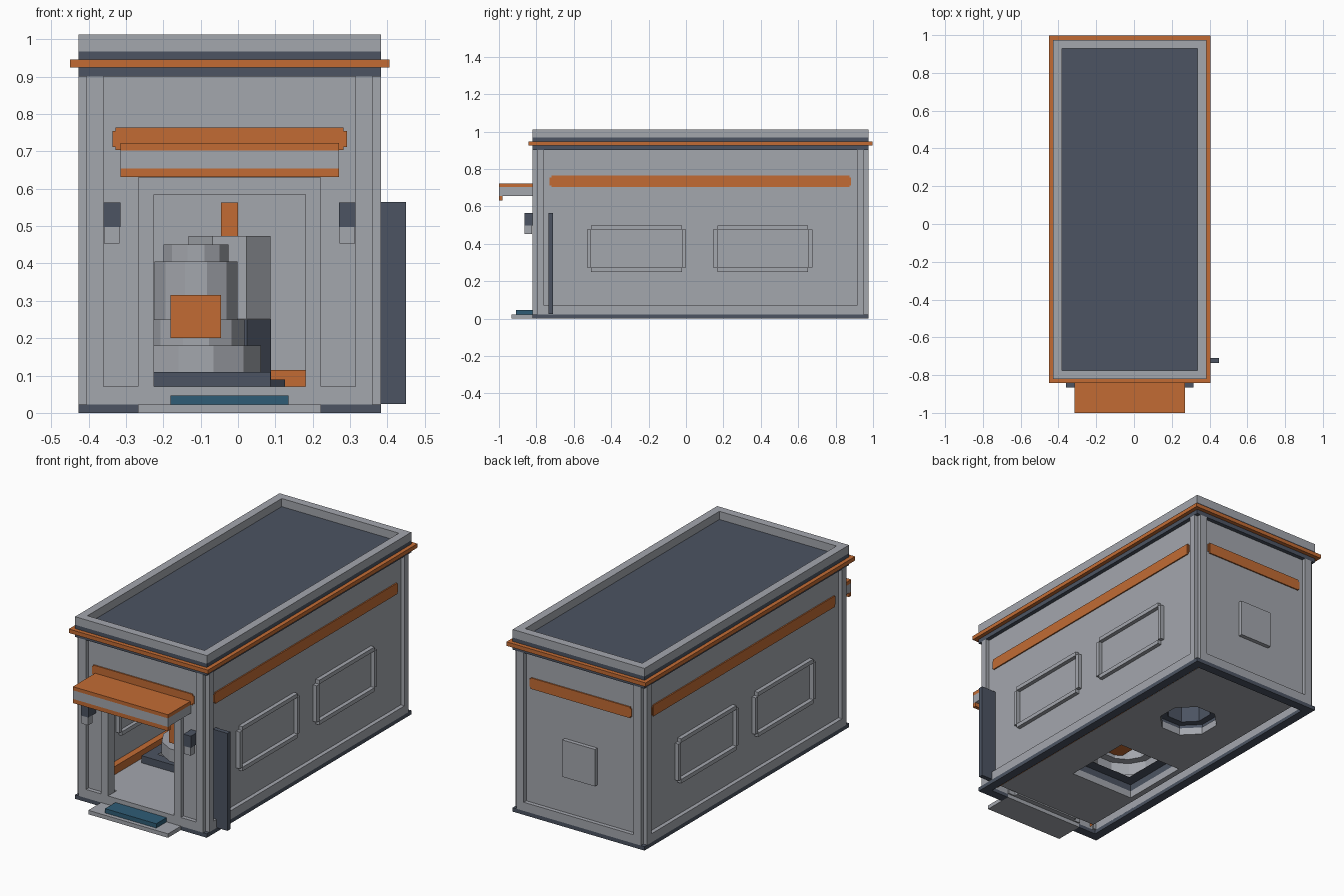
import bpy, bmesh, math
from mathutils import Matrix

cube = bpy.data.objects.get("Cube")
if cube:
    bpy.data.objects.remove(cube, do_unlink=True)


def material(name, rgb):
    m = bpy.data.materials.new(name)
    m.use_nodes = True
    m.diffuse_color = (*rgb, 1)
    m.node_tree.nodes["Principled BSDF"].inputs["Base Color"].default_value = (*rgb, 1)
    return m


GREY = material("wall grey", (0.37, 0.385, 0.42))
DARK = material("slate", (0.072, 0.088, 0.122))
ORANGE = material("orange", (0.54, 0.148, 0.034))
BLUE = material("mat blue", (0.028, 0.107, 0.18))

BODY = (-0.0225, 0.0775)   # centre of the building
WORLD = (0, 0)


def finish(name, bm, mats, centre):
    me = bpy.data.meshes.new(name)
    bm.to_mesh(me)
    bm.free()
    for m in mats:
        me.materials.append(m)
    ob = bpy.data.objects.new(name, me)
    ob.location = (*centre, 0)
    bpy.context.scene.collection.objects.link(ob)
    return ob


def part(name, mat, boxes, centre=BODY, open_bottom=False):
    """One object made of boxes given as (x0, x1, y0, y1, z0, z1)."""
    bm = bmesh.new()
    for x0, x1, y0, y1, z0, z1 in boxes:
        size = Matrix.Diagonal((x1 - x0, y1 - y0, z1 - z0, 1))
        move = Matrix.Translation(((x0 + x1) / 2, (y0 + y1) / 2, (z0 + z1) / 2))
        bmesh.ops.create_cube(bm, size=1, matrix=move @ size)
    if open_bottom:
        bm.normal_update()
        bmesh.ops.delete(bm, geom=[f for f in bm.faces if f.normal.z < -0.9], context="FACES_ONLY")
    return finish(name, bm, [mat], centre)


def mx(boxes):
    return boxes + [(-b, -a, *rest) for a, b, *rest in boxes]


def my(boxes):
    return boxes + [(a, b, -d, -c, *z) for a, b, c, d, *z in boxes]


def ring(x, y, w, z0, z1):
    """Rectangular band of width w inside the half sizes x, y."""
    return mx([(x - w, x, -y, y, z0, z1)]) + my([(w - x, x - w, y - w, y, z0, z1)])


def tower(name, profile, sides, centre, mats, split=0):
    """Open-bottomed turned shape; faces above split take the second colour."""
    bm = bmesh.new()
    rings = []
    for r, z in profile:
        rings.append([bm.verts.new((r * math.cos(a), r * math.sin(a), z))
                      for a in (math.tau * (i + 0.5) / sides for i in range(sides))])
    for low, high in zip(rings, rings[1:]):
        for i in range(sides):
            j = (i + 1) % sides
            f = bm.faces.new((low[i], low[j], high[j], high[i]))
            if len(mats) > 1 and f.calc_center_median().z > split:
                f.material_index = 1
    return finish(name, bm, mats, centre), bm


X, Y = 0.405, 0.8975       # outer half sizes
PX, PY = 0.3825, 0.875     # recessed wall planes
IX, IY = 0.355, 0.8475     # inner wall planes
DOOR, FRAME = 0.2025, 0.245

# Base band, walls and notched corner posts
part("base_band", DARK, mx([(IX, X, -Y, Y, 0, 0.022), (FRAME, IX, -Y, -IY, 0, 0.022)])
     + [(-IX, IX, IY, Y, 0, 0.022)])
part("walls", GREY, mx([(IX, PX, -PY, PY, 0.02, 0.91), (DOOR, IX, -PY, -IY, 0.02, 0.91)])
     + [(-IX, IX, IY, PY, 0.02, 0.91), (-DOOR, DOOR, -PY, -IY, 0.585, 0.91)])
part("corner_posts", GREY, my(mx([(0.3375, PX, -Y, -0.8375, 0.022, 0.9),
                                  (0.3375, X, -PY, -0.8375, 0.022, 0.9)])))
part("sill_rails", GREY, mx([(PX, X, -0.8375, 0.8375, 0.022, 0.07),
                             (FRAME, 0.3375, -Y, -PY, 0.022, 0.07)])
     + [(-0.3375, 0.3375, PY, Y, 0.022, 0.07)])

# Cornice, parapet and roof
part("cornice_bands", DARK, ring(X, Y, 0.05, 0.9, 0.925) + ring(X, Y, 0.05, 0.945, 0.967))
part("cornice_strip", ORANGE, ring(0.4275, 0.92, 0.08, 0.924, 0.946))
part("parapet", GREY, ring(X, Y, 0.045, 0.967, 1.012))
part("roof", DARK, [(-0.37, 0.37, -0.86, 0.86, 0.93, 0.967)])
part("ceiling", GREY, [(-0.36, 0.36, -0.85, 0.85, 0.9, 0.929)])

# Painted stripes with stepped ends
stripes = []
for inset, depth in ((0, 0.005), (0.009, 0.007)):
    z0, z1 = 0.712 - inset, 0.755 + inset
    stripes += mx([(PX, PX + depth, inset - 0.806, 0.806 - inset, z0, z1)])
    stripes += my([(inset - 0.314, 0.314 - inset, PY, PY + depth, z0, z1)])
part("stripes", ORANGE, stripes)

# Window surrounds, outside and inside
bars = []
for y0, y1 in ((-0.6075, -0.0775), (0.0675, 0.5975)):
    for x0, x1 in ((PX, X), (IX - 0.02, IX)):
        for a, b in ((0.25, 0.272), (0.476, 0.498)):
            bars.append((x0, x1, y0 + 0.0225, y1 - 0.0225, a, b))
        for a in (y0, y1 - 0.0225):
            bars.append((x0, x1, a, a + 0.0225, 0.272, 0.476))
part("window_surrounds", GREY, mx(bars))
part("back_panel", GREY, [(-0.1, 0.1, PY, Y, 0.275, 0.48)])

# Doorway
part("door_frame", GREY, mx([(DOOR, FRAME, -Y, -0.84, 0.022, 0.63)])
     + [(-DOOR, DOOR, -Y, -0.84, 0.585, 0.63)])
part("porch_slab", GREY, [(-FRAME, FRAME, -1.01, -IY, 0, 0.022)])
part("door_mat", BLUE, [(-0.18, 0.135, -0.91, -0.82, 0.022, 0.046)], WORLD)

# Awning
part("awning_top", ORANGE, [(-0.315, 0.27, -1, -0.795, 0.702, 0.722)], WORLD)
part("awning_body", GREY, [(-0.315, 0.27, -1, -0.795, 0.654, 0.702)], WORLD)
part("awning_lip", ORANGE, [(-0.315, 0.27, -1, -0.98, 0.631, 0.654)], WORLD)

# Wall lamps and the side sign plate
part("lamp_caps", DARK, mx([(0.2925, 0.3375, -0.942, -PY, 0.498, 0.563)]))
part("lamp_glasses", GREY, mx([(0.2945, 0.3355, -0.94, -0.9, 0.453, 0.498)]))
part("side_plate", DARK, [(0.355, 0.45, -0.735, -0.71, 0.024, 0.565)], WORLD)

# Interior floor with skirting
floor = part("floor", GREY, [(-0.32, 0.32, -0.82, 0.812, 0.03, 0.07),
                             (-DOOR, DOOR, -Y, -0.82, 0.0225, 0.07)])
part("skirting", ORANGE, mx([(0.32, IX, -IY, IY, 0.03, 0.115)])
     + [(-0.32, 0.32, 0.812, IY, 0.03, 0.115)], open_bottom=True)

STATUE, DRUM = (-0.1125, -0.2), (-0.0225, 0.42)

# Openings in the floor beneath the two hollow fittings
for centre, sides, radius in ((STATUE, 4, 0.28), (DRUM, 8, 0.155)):
    bm = bmesh.new()
    bmesh.ops.create_cone(bm, cap_ends=True, segments=sides, radius1=radius, radius2=radius, depth=0.4,
                          matrix=Matrix.Rotation(math.pi / sides, 4, "Z"))
    cutter = finish("floor_cutter", bm, [GREY], centre)
    cutter.hide_render = True
    mod = floor.modifiers.new("opening", "BOOLEAN")
    mod.operation, mod.object, mod.solver = "DIFFERENCE", cutter, "EXACT"
    bpy.context.view_layer.objects.active = floor
    bpy.ops.object.modifier_apply(modifier=mod.name)
    bpy.data.objects.remove(cutter, do_unlink=True)

# Stepped monument on a square plinth
tower("plinth", [(0.283, 0.03), (0.283, 0.11), (0.2, 0.11)], 4, STATUE, [DARK])
tower("monument", [(0.18, 0.11), (0.18, 0.18), (0.135, 0.18), (0.135, 0.25), (0.115, 0.25),
                   (0.115, 0.405), (0.09, 0.405), (0.09, 0.45), (0.001, 0.45)], 12, STATUE, [GREY])
part("monument_core", ORANGE, [(-0.0675, 0.0675, -0.15, 0.15, 0.2, 0.315)], STATUE)

# Round console behind it
tower("console", [(0.16, 0.03), (0.16, 0.09), (0.12, 0.09), (0.12, 0.25), (0.119, 0.251),
                  (0.119, 0.473), (0.001, 0.473)], 8, DRUM, [DARK, GREY], 0.25)
part("console_beacon", ORANGE, [(-0.0225, 0.0225, -0.0225, 0.0225, 0.473, 0.563)], DRUM)
